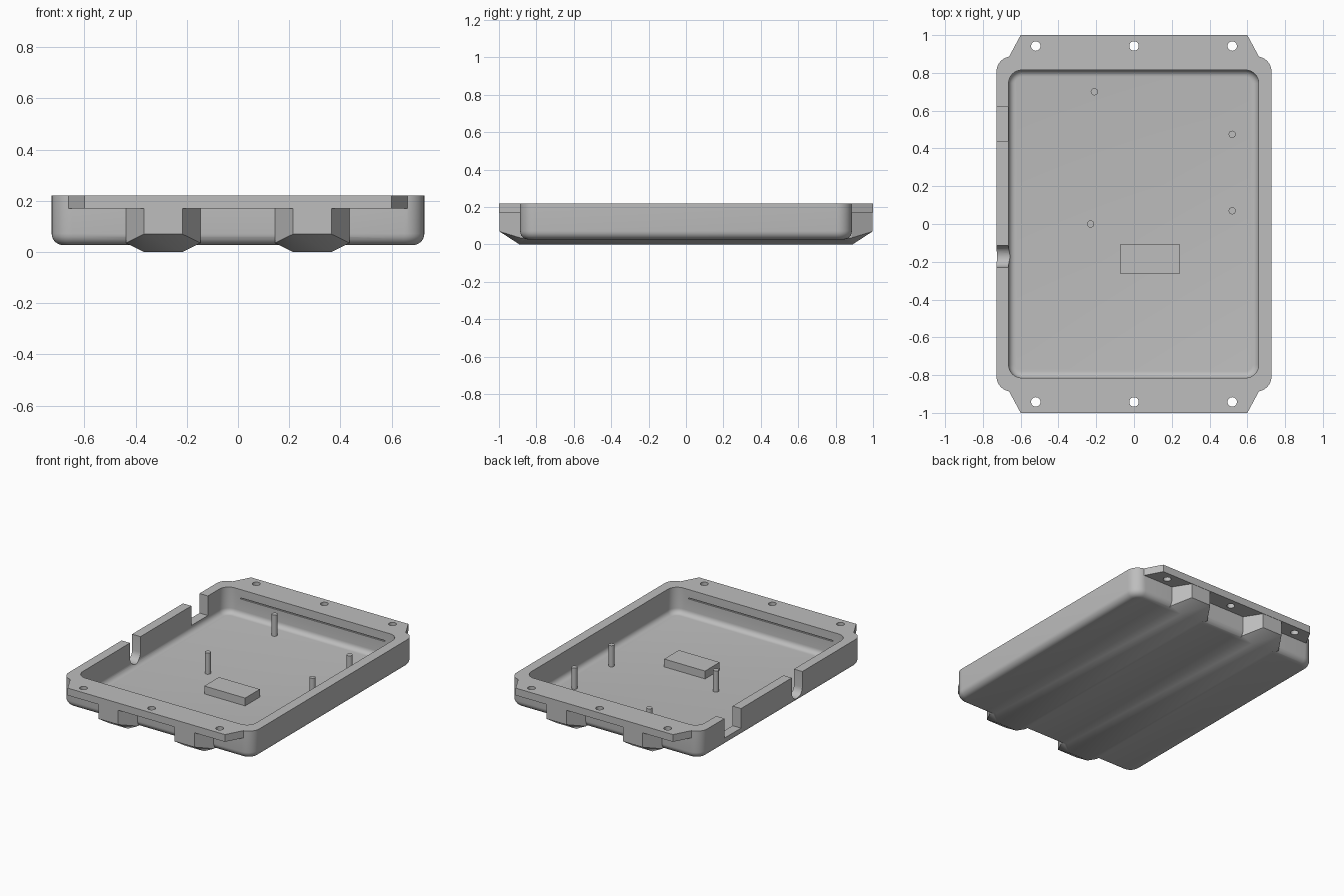
import bpy, bmesh
from math import sin, cos, pi, radians

old = bpy.data.objects.get("Cube")
if old:
    bpy.data.objects.remove(old, do_unlink=True)

# One grey material for the whole housing
GREY = (0.51, 0.51, 0.51, 1)
mat = bpy.data.materials.new("housing grey")
mat.use_nodes = True
mat.diffuse_color = GREY
mat.node_tree.nodes["Principled BSDF"].inputs["Base Color"].default_value = GREY


def finish(bm, name):
    bmesh.ops.recalc_face_normals(bm, faces=bm.faces)
    mesh = bpy.data.meshes.new(name)
    bm.to_mesh(mesh)
    bm.free()
    mesh.materials.append(mat)
    obj = bpy.data.objects.new(name, mesh)
    bpy.context.collection.objects.link(obj)
    return obj


def loft(name, rings):
    """Skin a stack of equal-length point rings and cap both ends."""
    bm = bmesh.new()
    loops = [[bm.verts.new(p) for p in ring] for ring in rings]
    n = len(loops[0])
    for a, b in zip(loops, loops[1:]):
        for i in range(n):
            j = (i + 1) % n
            bm.faces.new((a[i], a[j], b[j], b[i]))
    bm.faces.new(loops[0][::-1])
    bm.faces.new(loops[-1])
    return finish(bm, name)


def hull(name, points):
    bm = bmesh.new()
    for p in points:
        bm.verts.new(p)
    bmesh.ops.convex_hull(bm, input=bm.verts)
    bmesh.ops.dissolve_limit(bm, angle_limit=0.01, verts=bm.verts, edges=bm.edges)
    return finish(bm, name)


def box(name, x0, x1, y0, y1, z0, z1):
    return hull(name, [(x, y, z) for x in (x0, x1) for y in (y0, y1) for z in (z0, z1)])


def cylinder(name, x, y, z0, z1, r, sides=20):
    circle = [(x + r * cos(2 * pi * i / sides), y + r * sin(2 * pi * i / sides))
              for i in range(sides)]
    return loft(name, [[(u, v, z) for u, v in circle] for z in (z0, z1)])


def rounded_ring(hx, hy, r, z, cx=0, steps=8):
    ring = []
    for q, (sx, sy) in enumerate([(1, 1), (-1, 1), (-1, -1), (1, -1)]):
        for i in range(steps + 1):
            a = (q + i / steps) * pi / 2
            ring.append((cx + sx * (hx - r) + r * cos(a), sy * (hy - r) + r * sin(a), z))
    return ring


def tub(name, hx, hy, r, z0, z1, fillet, cx=0):
    """Rounded box whose bottom edge is filleted."""
    rings = []
    for i in range(7):
        a = i / 6 * pi / 2
        inset = fillet * (1 - sin(a))
        rings.append(rounded_ring(hx - inset, hy - inset, r - inset,
                                  z0 + fillet * (1 - cos(a)), cx))
    rings.append(rounded_ring(hx, hy, r, z1, cx))
    return loft(name, rings)


def combine(target, tool, operation):
    tool.hide_render = True
    mod = target.modifiers.new(tool.name, "BOOLEAN")
    mod.operation = operation
    mod.solver = "EXACT"
    mod.object = tool
    bpy.context.view_layer.objects.active = target
    bpy.ops.object.modifier_apply(modifier=mod.name)
    bpy.data.objects.remove(tool, do_unlink=True)


# Outer shell
shell = tub("housing_shell", 0.728, 0.887, 0.08, 0.027, 0.22, 0.045)

# Mounting flange reaching past both ends
outline = [(0.6, 1), (-0.6, 1), (-0.67, 0.87), (-0.67, -0.87),
           (-0.6, -1), (0.6, -1), (0.67, -0.87), (0.67, 0.87)]
combine(shell, loft("flange", [[(x, y, z) for x, y in outline] for z in (0.17, 0.22)]), "UNION")

# Two underside ribs that swell into end bosses
for cx in (-0.292, 0.29):
    pts = []
    for sx in (-1, 1):
        for sy in (-1, 1):
            pts += [(cx + sx * 0.075, sy * 0.998, 0.19), (cx + sx * 0.075, sy * 0.998, 0.07),
                    (cx + sx * 0.146, sy * 0.885, 0.19), (cx + sx * 0.146, sy * 0.885, 0.035),
                    (cx + sx * 0.075, sy * 0.89, 0)]
    combine(shell, hull("rib", pts), "UNION")

# Inner cavity
combine(shell, tub("cavity", 0.662, 0.815, 0.07, 0.041, 0.3, 0.035, -0.002), "DIFFERENCE")

# Thin grooves along the inner end walls
for s in (-1, 1):
    combine(shell, box("groove", -0.55, 0.55, s * 0.8, s * 0.825, 0.155, 0.163), "DIFFERENCE")

# Screw holes through the flange
for x in (-0.52, 0, 0.52):
    for y in (-0.942, 0.942):
        combine(shell, cylinder("screw_hole", x, y, 0.1, 0.3, 0.025), "DIFFERENCE")

# Square notch and round-bottomed cable notch in one side wall
combine(shell, box("square_notch", -0.8, -0.6, 0.44, 0.62, 0.085, 0.3), "DIFFERENCE")
arc = [(-0.172 + 0.057 * cos(pi + i * pi / 12), 0.112 + 0.057 * sin(pi + i * pi / 12))
       for i in range(13)]
arc += [(-0.115, 0.3), (-0.229, 0.3)]
combine(shell, loft("cable_notch", [[(x, y, z) for y, z in arc] for x in (-0.8, -0.6)]),
        "DIFFERENCE")

# Support posts and the raised pad on the floor
parts = [shell, box("floor_pad", -0.072, 0.24, -0.265, -0.105, 0.035, 0.095)]
for x, y in [(-0.21, 0.7), (-0.23, 0), (0.52, 0.475), (0.52, 0.07)]:
    parts.append(cylinder("support_post", x, y, 0.035, 0.187, 0.019))

# Smooth the rounded areas, keep edges crisp
bpy.ops.object.select_all(action="DESELECT")
for obj in parts:
    obj.select_set(True)
bpy.context.view_layer.objects.active = shell
bpy.ops.object.shade_smooth_by_angle(angle=radians(30))
